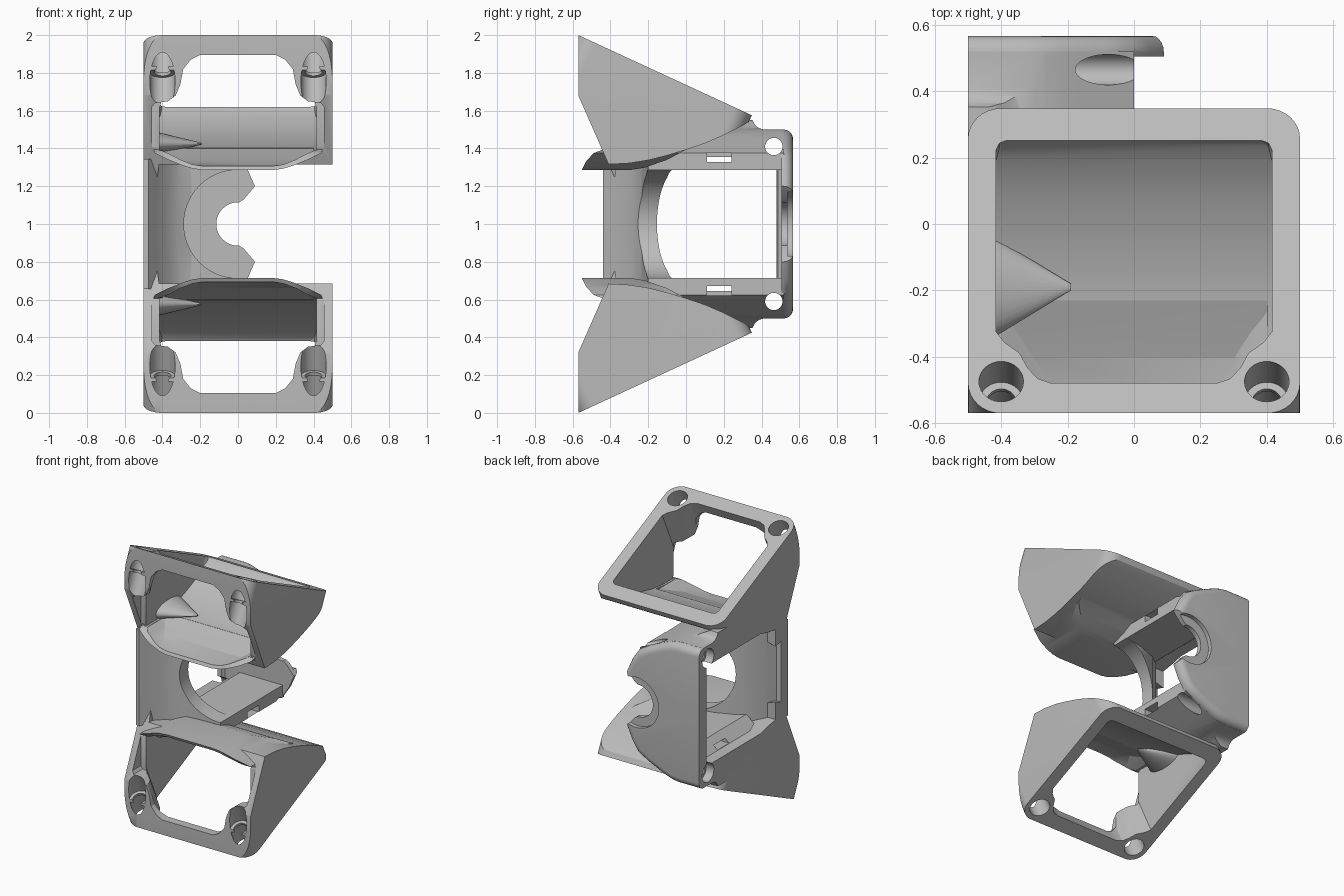
import bpy, bmesh
from math import sin, cos, pi, radians
from mathutils import Matrix, Vector

cube = bpy.data.objects.get("Cube")
if cube:
    bpy.data.objects.remove(cube, do_unlink=True)

grey = bpy.data.materials.new("matte grey")
grey.use_nodes = True
grey.diffuse_color = (0.5, 0.5, 0.5, 1)
grey.node_tree.nodes["Principled BSDF"].inputs["Base Color"].default_value = (0.5, 0.5, 0.5, 1)

# Tilted frame of the upper inlet face: x across, y down the slope, z outwards
TILT = Matrix.Translation((0, -0.57, 2)) @ Matrix.Rotation(radians(-24.8), 4, 'X')


def prism(name, pts, axis, a, b, soft=None):
    """Extrude an outline along X, Y, Z or the tilted normal N; soft(edge) picks edges to round."""
    place = {
        'X': lambda p, t: Vector((t, p[0], p[1])),
        'Y': lambda p, t: Vector((p[0], t, p[1])),
        'Z': lambda p, t: Vector((p[0], p[1], t)),
        'N': lambda p, t: TILT @ Vector((p[0], p[1], t)),
    }[axis]
    bm = bmesh.new()
    low = [bm.verts.new(place(p, a)) for p in pts]
    high = [bm.verts.new(place(p, b)) for p in pts]
    bm.faces.new(low)
    bm.faces.new(high)
    n = len(pts)
    for i in range(n):
        j = (i + 1) % n
        bm.faces.new((low[i], low[j], high[j], high[i]))
    bmesh.ops.recalc_face_normals(bm, faces=bm.faces)
    if soft:
        bmesh.ops.bevel(bm, geom=[e for e in bm.edges if soft(e)], offset=0.05, segments=5,
                        profile=0.5, affect='EDGES', clamp_overlap=True)
    mesh = bpy.data.meshes.new(name)
    bm.to_mesh(mesh)
    bm.free()
    mesh.materials.append(grey)
    ob = bpy.data.objects.new(name, mesh)
    bpy.context.collection.objects.link(ob)
    return ob


def combine(target, other, op):
    """Apply a boolean and discard the second solid."""
    mod = target.modifiers.new("cut", 'BOOLEAN')
    mod.operation, mod.solver, mod.object = op, 'EXACT', other
    deps = bpy.context.evaluated_depsgraph_get()
    mesh = bpy.data.meshes.new_from_object(target.evaluated_get(deps))
    target.modifiers.clear()
    target.data = mesh
    bpy.data.objects.remove(other, do_unlink=True)
    return target


def circle(cx, cy, r, n=40):
    return [(cx + r * cos(2 * pi * i / n), cy + r * sin(2 * pi * i / n)) for i in range(n)]


def rounded(x0, x1, y0, y1, r, n=8):
    pts = []
    for k, (cx, cy) in enumerate([(x1 - r, y1 - r), (x0 + r, y1 - r), (x0 + r, y0 + r), (x1 - r, y0 + r)]):
        pts += [(cx + r * cos((k + i / n) * pi / 2), cy + r * sin((k + i / n) * pi / 2)) for i in range(n + 1)]
    return pts


def both(half):
    """Mirror a half outline across x = 0."""
    return half + [(-x, y) for x, y in reversed(half)]


# Duct shell: wedge-shaped side profile with rounded corners
body = prism("twin_duct_bracket", [
    (-0.57, 2), (0.352, 1.574), (0.34, 1.545), (0.3, 1.52), (0.2, 1.47), (0.1, 1.427), (0, 1.393),
    (-0.1, 1.363), (-0.2, 1.338), (-0.3, 1.322), (-0.41, 1.316), (-0.57, 1.68)], 'X', -0.5, 0.5)
combine(body, prism("corners", rounded(-0.5, 0.5, 0, 1.012, 0.1), 'N', -1.2, 0.1), 'INTERSECT')

# Nozzle lip below the front opening
lip = prism("lip", both([(0.46, 1.42), (0.44, 1.375), (0.37, 1.34), (0.3, 1.312), (0.24, 1.293), (0.18, 1.285)]),
            'Y', -0.6, 0.2)
combine(lip, prism("lip_side", [
    (-0.555, 1.28), (-0.33, 1.28), (-0.22, 1.298), (-0.1, 1.34), (0.05, 1.42), (-0.4, 1.42), (-0.45, 1.39),
    (-0.49, 1.375), (-0.53, 1.33)], 'X', -1, 1), 'INTERSECT')
combine(body, lip, 'UNION')

# Bracket arm with a sloping end, thinned towards the outer side
slope = [(-0.32, 1.5), (-0.27, 1.492), (-0.22, 1.475), (-0.17, 1.453), (-0.08, 1.412), (0, 1.375)]
arm = prism("arm", [(-0.34, 1.287), (-0.42, 1.357), (-0.5, 1.357), (-0.5, 1.56), (-0.45, 1.555), (-0.4, 1.53),
                    (-0.36, 1.51)] + slope + [(0, 1.287)], 'Y', -0.2, 0.52)
combine(arm, prism("arm_side", [
    (-0.2, 1.25), (0.52, 1.25), (0.52, 1.5), (0.41, 1.5), (0.385, 1.508), (0.365, 1.525), (0.352, 1.55),
    (0.25, 1.55), (0.2, 1.485), (0.1, 1.44), (-0.2, 1.345)], 'X', -1, 1), 'INTERSECT')
combine(body, arm, 'UNION')

# Back plate with a tab, a rounded upper rim and a round recess behind the notch
plate = prism("plate", [(-0.5, 0.9), (-0.5, 1.5)] + slope[:-1] + [
    (0, 1.365), (0.05, 1.29), (0.09, 1.2), (0.03, 1.13), (0, 1.11), (0, 0.9)], 'Y', 0.505, 0.567,
    lambda e: all(v.co.y > 0.56 and v.co.z > 1.19 for v in e.verts))
combine(plate, prism("notch", circle(0, 1, 0.115), 'Y', 0.4, 0.7), 'DIFFERENCE')
combine(plate, prism("recess", circle(0, 1, 0.18), 'Y', 0.538, 0.7), 'DIFFERENCE')
combine(body, plate, 'UNION')
combine(body, prism("corner_fillet", [(-0.5, 0.48), (-0.47, 0.487), (-0.45, 0.515), (-0.5, 0.515)],
                    'Z', 0.9, 1.4), 'UNION')

# Thin curved wall linking the ducts, with a round bore
wall = prism("wall", [
    (-0.5, -0.44), (-0.475, -0.44), (-0.44, -0.395), (-0.39, -0.33), (-0.33, -0.275), (-0.25, -0.235),
    (-0.12, -0.21), (0, -0.2), (0, -0.07), (-0.15, -0.1), (-0.29, -0.155), (-0.37, -0.22), (-0.43, -0.29),
    (-0.47, -0.35), (-0.5, -0.36)], 'Z', 0.9, 1.345)
combine(wall, prism("bore", circle(0, 1, 0.287, 64), 'Y', -0.7, 0.4), 'DIFFERENCE')
combine(body, wall, 'UNION')

# Gusset where the wall runs into the duct side
gusset = prism("gusset", [(-0.5, 1.2), (-0.43, 1.22), (-0.41, 1.38), (-0.5, 1.38)], 'Y', -0.46, -0.3)
combine(gusset, prism("gusset_side", [(-0.437, 1.38), (-0.366, 1.22), (-0.3, 1.2), (-0.3, 1.38)],
                      'X', -1, 1), 'INTERSECT')
combine(body, gusset, 'UNION')

# Air passage from the tilted inlet down to the floor
passage = prism("passage", both([
    (0.25, 0.1), (0.29, 0.115), (0.32, 0.15), (0.345, 0.2), (0.39, 0.235), (0.415, 0.27), (0.415, 0.875),
    (0.405, 0.897), (0.385, 0.905)]), 'N', -1.2, 0.2)
combine(passage, prism("floor", [
    (0.6, 2.3), (0.6, 1.78), (0.25, 1.616), (0.2, 1.57), (0.15, 1.535), (0.08, 1.495), (-0.02, 1.455),
    (-0.1, 1.428), (-0.2, 1.405), (-0.32, 1.39), (-0.8, 1.385), (-0.8, 2.3)], 'X', -1, 1), 'INTERSECT')
combine(body, passage, 'DIFFERENCE')

# Front outlet, narrow between the screw posts and wide below them
combine(body, prism("outlet", both([
    (0.2, 1.895), (0.25, 1.87), (0.29, 1.82), (0.305, 1.74), (0.33, 1.68), (0.37, 1.65), (0.44, 1.64),
    (0.455, 1.62), (0.455, 1.41), (0.44, 1.388)]), 'Y', -0.8, -0.45), 'DIFFERENCE')

# Scooped floor running down into the lip
scoop = prism("scoop", both([(0.4, 1.45), (0.4, 1.387), (0.35, 1.365), (0.3, 1.338), (0.24, 1.315),
                             (0.18, 1.306)]), 'Y', -0.8, -0.2)
combine(scoop, prism("ramp", [(-0.8, 1.25), (-0.55, 1.302), (-0.4, 1.34), (-0.23, 1.4), (-0.23, 1.45),
                              (-0.8, 1.45)], 'X', -1, 1), 'INTERSECT')
combine(body, scoop, 'DIFFERENCE')

# Screw holes with a thin ledge inside each post
for x in (-0.4, 0.4):
    for r, a, b in ((0.067, -0.15, 0.1), (0.045, -0.21, -0.1), (0.067, -0.6, -0.168)):
        combine(body, prism("screw_hole", circle(x, 0.105, r), 'N', a, b), 'DIFFERENCE')

# Countersunk mounting hole and stepped tie slot through the arm
for r, a, b in ((0.046, -0.7, 0.3), (0.066, -0.7, -0.44)):
    combine(body, prism("mount_hole", circle(0.465, 1.41, r), 'X', a, b), 'DIFFERENCE')
for top, a in ((1.355, -0.7), (1.378, -0.15)):
    combine(body, prism("tie_slot", [(0.11, 1.328), (0.24, 1.328), (0.24, top), (0.11, top)],
                        'X', a, 0.3), 'DIFFERENCE')

# Trim at the middle and mirror the lower duct
bm = bmesh.new()
bm.from_mesh(body.data)
bmesh.ops.bisect_plane(bm, geom=bm.verts[:] + bm.edges[:] + bm.faces[:], dist=0.0001,
                       plane_co=(0, 0, 1), plane_no=(0, 0, 1), clear_inner=True)
bmesh.ops.translate(bm, verts=bm.verts, vec=(0, 0, -1))
bm.to_mesh(body.data)
bm.free()
body.location.z = 1
body.modifiers.new("lower_duct", 'MIRROR').use_axis = (False, False, True)

# Low boss inside each duct on the bracket side
boss_mesh = bpy.data.meshes.new("inner_boss")
bm = bmesh.new()
bmesh.ops.create_cone(bm, cap_ends=True, segments=32, radius1=0.15, radius2=0.01, depth=0.23,
                      matrix=Matrix.Translation((-0.305, -0.19, 0.425)) @ Matrix.Diagonal((1, 1, 0.4, 1))
                      @ Matrix.Rotation(pi / 2, 4, 'Y'))
bm.to_mesh(boss_mesh)
bm.free()
boss_mesh.materials.append(grey)
boss = bpy.data.objects.new("inner_boss", boss_mesh)
bpy.context.collection.objects.link(boss)
boss.location.z = 1
boss.modifiers.new("lower_boss", 'MIRROR').use_axis = (False, False, True)

for ob in (body, boss):
    bpy.ops.object.select_all(action='DESELECT')
    ob.select_set(True)
    bpy.context.view_layer.objects.active = ob
    bpy.ops.object.shade_smooth_by_angle(angle=radians(28))
